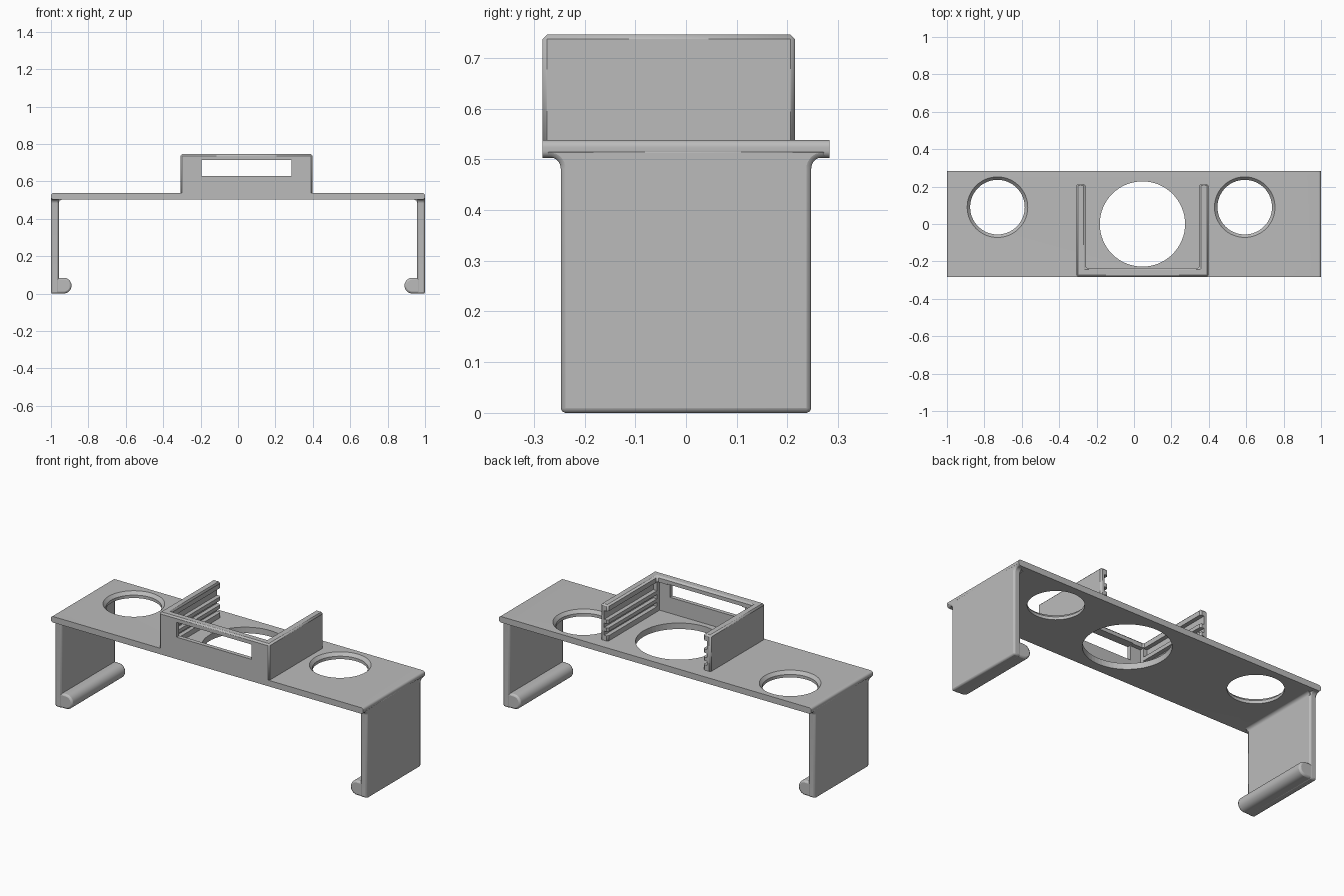
import bpy, bmesh, math
from mathutils import Vector

if "Cube" in bpy.data.objects:
    bpy.data.objects.remove(bpy.data.objects["Cube"], do_unlink=True)

grey = bpy.data.materials.new("plain grey")
grey.use_nodes = True
grey.diffuse_color = (0.5, 0.5, 0.5, 1)
grey.node_tree.nodes["Principled BSDF"].inputs["Base Color"].default_value = (0.5, 0.5, 0.5, 1)


def prism(name, points, axis, lo, hi):
    """Extrude a 2D outline along an axis; outline uses the other two axes in order."""
    bm = bmesh.new()
    verts = []
    for p in points:
        c = list(p)
        c.insert(axis, lo)
        verts.append(bm.verts.new(c))
    face = bm.faces.new(verts)
    ext = bmesh.ops.extrude_face_region(bm, geom=[face])
    offset = Vector((0, 0, 0))
    offset[axis] = hi - lo
    bmesh.ops.translate(bm, verts=[g for g in ext["geom"] if isinstance(g, bmesh.types.BMVert)], vec=offset)
    bmesh.ops.recalc_face_normals(bm, faces=bm.faces)
    mesh = bpy.data.meshes.new(name)
    bm.to_mesh(mesh)
    bm.free()
    mesh.materials.append(grey)
    obj = bpy.data.objects.new(name, mesh)
    bpy.context.collection.objects.link(obj)
    return obj


def box(name, x0, x1, y0, y1, z0, z1):
    return prism(name, [(x0, y0), (x1, y0), (x1, y1), (x0, y1)], 2, z0, z1)


def arc(cx, cy, r, start, end, n=8):
    return [(cx + r * math.cos(math.radians(start + (end - start) * i / n)),
             cy + r * math.sin(math.radians(start + (end - start) * i / n))) for i in range(n + 1)]


def bevel(obj, width, segments=1):
    m = obj.modifiers.new("bevel", "BEVEL")
    m.width, m.segments, m.limit_method = width, segments, "ANGLE"
    m.angle_limit = math.radians(40)


def cut(obj, cutter):
    cutter.hide_render = True
    cutter.hide_viewport = True
    m = obj.modifiers.new("cut", "BOOLEAN")
    m.object, m.operation, m.solver = cutter, "DIFFERENCE", "EXACT"


def disc_cutter(name, x, y, rings):
    """Turned cutter from (radius, height) rings."""
    n = 64
    bm = bmesh.new()
    loops = [[bm.verts.new((x + r * math.cos(math.tau * i / n), y + r * math.sin(math.tau * i / n), z))
              for i in range(n)] for r, z in rings]
    bm.faces.new(loops[0])
    bm.faces.new(loops[-1])
    for a, b in zip(loops, loops[1:]):
        for i in range(n):
            j = (i + 1) % n
            bm.faces.new((a[i], a[j], b[j], b[i]))
    bmesh.ops.recalc_face_normals(bm, faces=bm.faces)
    mesh = bpy.data.meshes.new(name)
    bm.to_mesh(mesh)
    bm.free()
    mesh.materials.append(grey)
    obj = bpy.data.objects.new(name, mesh)
    bpy.context.collection.objects.link(obj)
    return obj


DEPTH, LOW, TOP = 0.283, 0.503, 0.538

# Top plate with rounded ends
r = 0.014
outline = (arc(1 - r, TOP - r, r, 0, 90) + arc(-1 + r, TOP - r, r, 90, 180)
           + arc(-1 + r, LOW + r, r, 180, 270) + arc(1 - r, LOW + r, r, 270, 360))
plate = prism("top_plate", outline, 1, -DEPTH, DEPTH)

# Central hole and two countersunk holes
cut(plate, disc_cutter("centre_hole_cutter", 0.045, 0, [(0.228, 0.4), (0.228, 0.6)]))
for side, x in (("right", -0.73), ("left", 0.592)):
    rings = [(0.146, 0.4), (0.146, TOP - 0.018), (0.162, TOP), (0.162, 0.6)]
    cut(plate, disc_cutter(side + "_hole_cutter", x, 0.09, rings))

# Side legs flaring under the plate, and hooked feet
parts = [plate]
half = arc(0.269, 0.482, 0.022, 180, 90)
leg_outline = [(0.247, 0.0)] + half + [(0.28, LOW + 0.001), (0.28, LOW + 0.02)]
leg_outline += [(-y, z) for y, z in reversed(leg_outline)]
hook = [(0.999, 0.001), (0.999, 0.085)] + arc(0.932, 0.043, 0.042, 90, 270, 16)
for side, s in (("left", 1), ("right", -1)):
    lo, hi = sorted((s * 0.957, s))
    leg = prism(side + "_leg", leg_outline, 0, lo, hi)
    bevel(leg, 0.01, 2)
    foot = prism(side + "_foot_hook", [(s * x, z) for x, z in hook], 1, -0.246, 0.246)
    bevel(foot, 0.01, 2)
    # Small fillet between leg and plate
    fillet = [(s * x, z) for x, z in [(0.96, LOW + 0.003), (0.96, 0.485)]
              + arc(0.939, 0.485, 0.018, 0, 90) + [(0.939, LOW + 0.003)]]
    parts += [leg, foot, prism(side + "_leg_fillet", fillet, 1, -0.247, 0.247)]

# U-shaped holder, open at the back
X0, X1, BACK, WALL, THIN, HIGH = -0.308, 0.398, 0.215, 0.048, 0.024, 0.746
u = [(X0, -DEPTH), (X1, -DEPTH), (X1, BACK), (X1 - WALL, BACK), (X1 - WALL, -DEPTH + WALL),
     (X0 + WALL, -DEPTH + WALL), (X0 + WALL, BACK), (X0, BACK)]
holder = prism("device_holder", u, 2, TOP - 0.012, HIGH)
bevel(holder, 0.009)

# Grooves leave a top lip and three ribs on the side walls
for i, (z0, z1) in enumerate([(0.66, 0.71), (0.613, 0.638), (0.568, 0.592)]):
    cut(holder, box(f"groove_cutter_{i}", X0 + THIN, X1 - THIN, -DEPTH + WALL, 0.3, z0, z1))
cut(holder, box("front_recess_cutter", X0 + WALL, X1 - WALL, -DEPTH + THIN, 0, TOP, 0.712))
cut(holder, box("window_cutter", -0.195, 0.285, -0.4, -0.1, 0.63, 0.716))
parts.append(holder)

# Smooth curved faces, keep edges sharp
bpy.ops.object.select_all(action="DESELECT")
for obj in parts:
    obj.select_set(True)
bpy.context.view_layer.objects.active = plate
bpy.ops.object.shade_smooth_by_angle(angle=math.radians(30))
